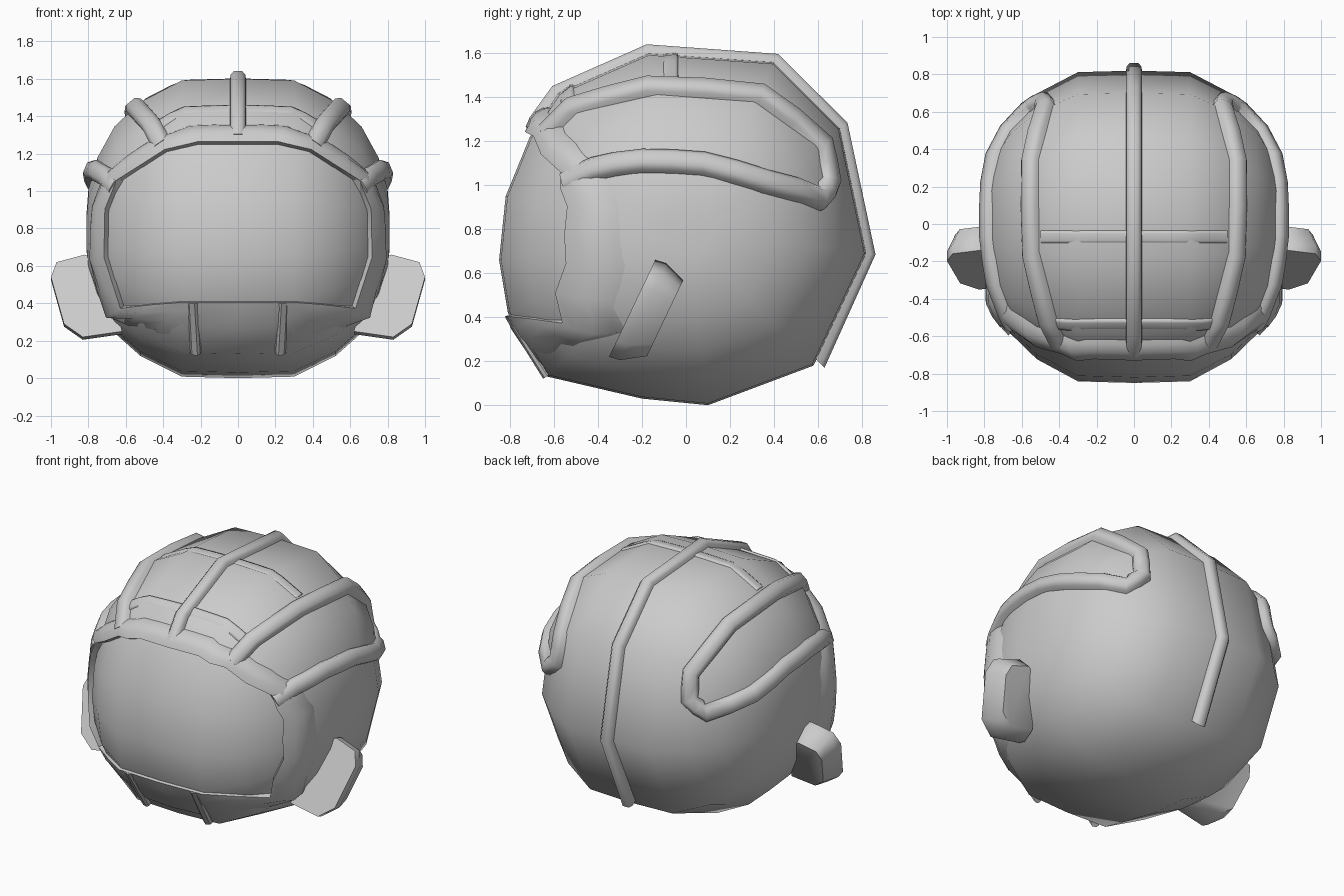
import bpy, bmesh, math
from mathutils import Vector as V
from mathutils.bvhtree import BVHTree

if "Cube" in bpy.data.objects:
    bpy.data.objects.remove(bpy.data.objects["Cube"])

C = V((0, 0, 0.78))          # centre of the shell


def make(name, rings, close_ring=True, close_path=False, caps=True, angle=40):
    """Skin a list of equal-length point rings into one object."""
    bm = bmesh.new()
    vs = [[bm.verts.new(p) for p in r] for r in rings]
    n, m = len(rings), len(rings[0])
    for i in range(n if close_path else n - 1):
        for j in range(m if close_ring else m - 1):
            a, b = vs[i], vs[(i + 1) % n]
            k = (j + 1) % m
            bm.faces.new((a[j], a[k], b[k], b[j]))
    if caps:
        bm.faces.new(vs[0][::-1])
        bm.faces.new(vs[-1])
    bmesh.ops.recalc_face_normals(bm, faces=bm.faces)
    me = bpy.data.meshes.new(name)
    bm.to_mesh(me)
    bm.free()
    ob = bpy.data.objects.new(name, me)
    bpy.context.collection.objects.link(ob)
    bpy.ops.object.select_all(action='DESELECT')
    ob.select_set(True)
    bpy.context.view_layer.objects.active = ob
    bpy.ops.object.shade_smooth_by_angle(angle=math.radians(angle))
    return ob


# shell with face visor: side profile scaled along x
profile = [(.1, 0), (-.2, .03), (-.63, .13), (-.81, .42), (-.85, .66), (-.82, .95),
           (-.71, 1.22), (-.58, 1.42), (-.17, 1.6), (.4, 1.56), (.7, 1.26),
           (.82, .69), (.58, .18)]
half = [(.3, .99), (.52, .85), (.66, .69), (.75, .49), (.8, .28), (.81, .12)]
sections = [(-x, s) for x, s in half[::-1]] + [(0, 1)] + half
shell = make("shell", [[V((x, y * s, C.z + (z - C.z) * s)) for y, z in profile]
                       for x, s in sections], angle=65)
bm = bmesh.new()
bm.from_mesh(shell.data)
tree = BVHTree.FromBMesh(bm)
bm.free()


def radial(p):
    """Push a point onto the shell from its centre."""
    return tree.ray_cast(C, (V(p) - C).normalized())[0]


def frontal(x, z):
    """Point on the front of the shell at x, z."""
    return tree.ray_cast(V((x, -3, z)), V((0, 1, 0)))[0]


def strip(name, path, w, h, sub=2, project=True, angle=75):
    """Raised rounded band running over the shell."""
    path = [V(p) for p in path]
    pts = [path[i].lerp(path[i + 1], k / sub)
           for i in range(len(path) - 1) for k in range(sub)] + [path[-1]]
    if project:
        pts = [radial(p) for p in pts]
    rings = []
    for i, p in enumerate(pts):
        a, b = pts[max(i - 1, 0)], pts[min(i + 1, len(pts) - 1)]
        n = (p - C).normalized()
        side = (b - a).cross(n).normalized()
        rings.append([p + side * u * w + n * v for u, v in
                      ((-1, -.04), (-.9, h * .5), (-.5, h), (.5, h), (.9, h * .5), (1, -.04))])
    return make(name, rings, angle=angle)


# rim around the visor: brow, cheeks and chin guard (x, z, width)
right = [(.21, 1.25, .11), (.38, 1.21, .12), (.63, 1.05, .17), (.69, .9, .22),
         (.695, .65, .26), (.61, .385, .28), (.3, .41, .27)]
loop = [(0, 1.25, .11)] + right + [(0, .41, .27)] + [(-x, z, w) for x, z, w in right[::-1]]
rings = []
for i, a in enumerate(loop):
    b = loop[(i + 1) % len(loop)]
    for t in (0, .5):
        x, z, w = V(a).lerp(V(b), t)
        p = frontal(x, z)
        d = p - C
        out = V((d.x, 0, d.z)).normalized()
        n = (d.normalized() + V((0, -.7, 0))).normalized()
        proud = .02 if z < .42 and abs(x) < .5 else .042
        ring = [p - n * .05, p + n * proud]
        for f, lift in ((.2, proud + .006), (.45, proud + .003), (.75, proud * .5), (1, -.015)):
            q = radial(p + out * w * f + V((0, w * f * .8, 0)))
            ring.append(q + (q - C).normalized() * lift)
        rings.append(ring)
make("visor_rim", rings, close_ring=False, close_path=True, caps=False, angle=60)

# centre ridge from brow to nape
strip("centre_ridge", [(0, y, z) for y, z in
      [(-.68, 1.28), (-.58, 1.42), (-.17, 1.6), (.4, 1.56), (.7, 1.26), (.82, .69), (.6, .2)]],
      .045, .042, sub=1, project=False)

hairpin = [(.43, -.68, 1.27), (.5, -.56, 1.4), (.54, -.17, 1.44), (.54, .33, 1.4),
           (.47, .62, 1.18), (.49, .66, 1.02), (.58, .62, .94), (.72, .35, 1.01),
           (.78, .08, 1.1), (.78, -.2, 1.12), (.76, -.45, 1.1), (.69, -.58, 1.03)]
# ear flap outline seen from the front
ear = [(.7, .6), (.82, .66), (.97, .62), (1, .54), (.93, .29), (.83, .22), (.62, .25)]

for s, tag in ((1, "right"), (-1, "left")):
    # looped side band
    strip("side_band_" + tag, [(s * x, y, z) for x, y, z in hairpin], .057, .05)
    # flat cross bars between ridge and band
    for name, y, z in (("top_bar_", -.07, 1.6), ("brow_bar_", -.54, 1.44)):
        strip(name + tag, [(0, y, z), (s * .28, y, z - .01), (s * .5, y, z - .11)],
              .037, .008, sub=3)
    # chin slats
    strip("chin_slat_" + tag, [frontal(s * x, z) for x, z in
          ((.24, .41), (.232, .27), (.225, .14))], .03, .026, sub=1, project=False, angle=35)
    # slanted ear flap with chamfered back
    rings = []
    for depth, k in ((0, 1), (.05, 1), (.15, .78)):
        rings.append([V((s * (.8 + (x - .8) * k), -.35 + (.44 + (z - .44) * k - .22) * .477 + depth,
                         .44 + (z - .44) * k - depth * .3)) for x, z in ear])
    make("ear_flap_" + tag, rings, angle=60)
